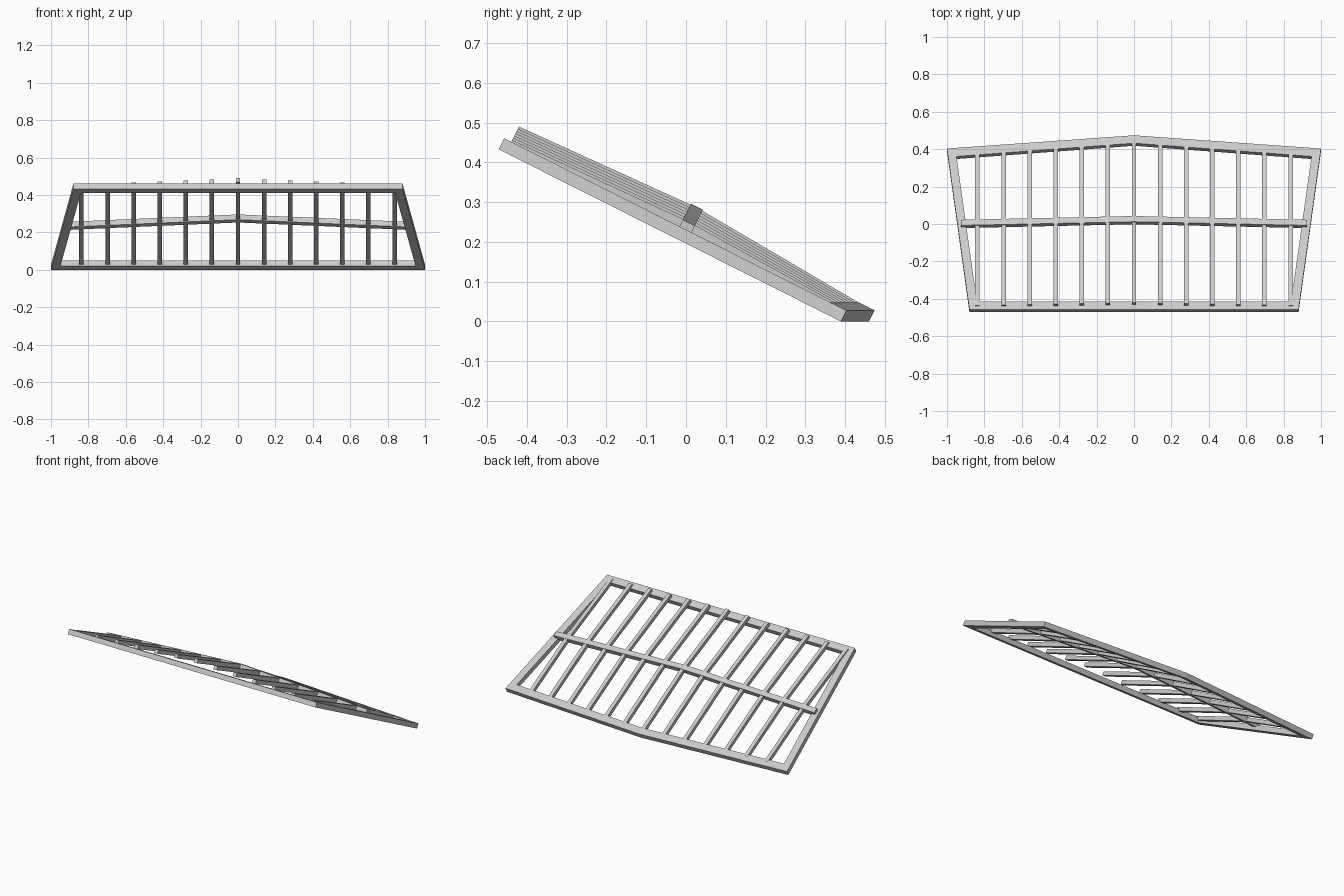
import bpy, bmesh, math
from mathutils import Matrix

cube = bpy.data.objects.get("Cube")
if cube:
    bpy.data.objects.remove(cube)

# One plain grey finish
grey = bpy.data.materials.new("light_grey")
grey.use_nodes = True
colour = (0.6, 0.6, 0.6, 1)
grey.diffuse_color = colour
grey.node_tree.nodes["Principled BSDF"].inputs["Base Color"].default_value = colour

# Parts are laid out flat (x, along slope, above slope), then tilted
TILT = Matrix.Rotation(math.radians(-26.7), 3, 'X')
LOW, THICK, WIDE = 0.175, 0.031, 0.047
FRONT, BACK, RISE_U, RISE_V = -0.615, 0.348, 0.063, 0.032


def sweep(name, sections):
    """Join four-cornered sections into one closed bar."""
    bm = bmesh.new()
    rings = [[bm.verts.new(p) for p in s] for s in sections]
    for a, b in zip(rings, rings[1:]):
        for i in range(4):
            j = (i + 1) % 4
            bm.faces.new((a[i], a[j], b[j], b[i]))
    bm.faces.new(rings[0])
    bm.faces.new(rings[-1])
    bmesh.ops.transform(bm, matrix=TILT.to_4x4(), verts=bm.verts)
    bmesh.ops.recalc_face_normals(bm, faces=bm.faces)
    mesh = bpy.data.meshes.new(name)
    bm.to_mesh(mesh)
    bm.free()
    mesh.materials.append(grey)
    obj = bpy.data.objects.new(name, mesh)
    bpy.context.collection.objects.link(obj)


def section(outer, inner, v):
    """Upright section between two plan points, v is its underside."""
    return [(*outer, v), (*inner, v), (*inner, v + THICK), (*outer, v + THICK)]


# Mitred outer frame: straight front beam, raised back beam, two side rails
def front_corner(s):
    return section((s * 0.88, FRONT), (s * 0.84, FRONT + WIDE), LOW)


def back_corner(s):
    return section((s, BACK), (s * 0.949, BACK - WIDE), LOW)


apex = section((0, BACK + RISE_U), (0, BACK + RISE_U - WIDE), LOW + RISE_V)
sweep("front_beam", [front_corner(-1), front_corner(1)])
sweep("back_beam", [back_corner(-1), apex, back_corner(1)])
for side, s in (("left", 1), ("right", -1)):
    sweep(side + "_rail", [front_corner(s), back_corner(s)])

# Arched middle beam
HALF = 0.925
sweep("middle_beam", [section((x, -0.122), (x, -0.088), v)
                      for x, v in ((-HALF, 0.194), (0, 0.239), (HALF, 0.194))])

# Thirteen slats, bent over the middle beam
for i in range(-6, 7):
    x = i * 0.1395
    lift, slope = 1 - abs(x) / HALF, 1 - abs(x)
    path = [(-0.595, 0.207 + 0.042 * lift),
            (-0.105, 0.223 + 0.045 * lift),
            (0.312 + RISE_U * slope, 0.205 + RISE_V * slope)]
    sweep("slat_%d" % (i + 7),
          [[(x - 0.012, u, v - 0.024), (x + 0.012, u, v - 0.024),
            (x + 0.012, u, v), (x - 0.012, u, v)] for u, v in path])
